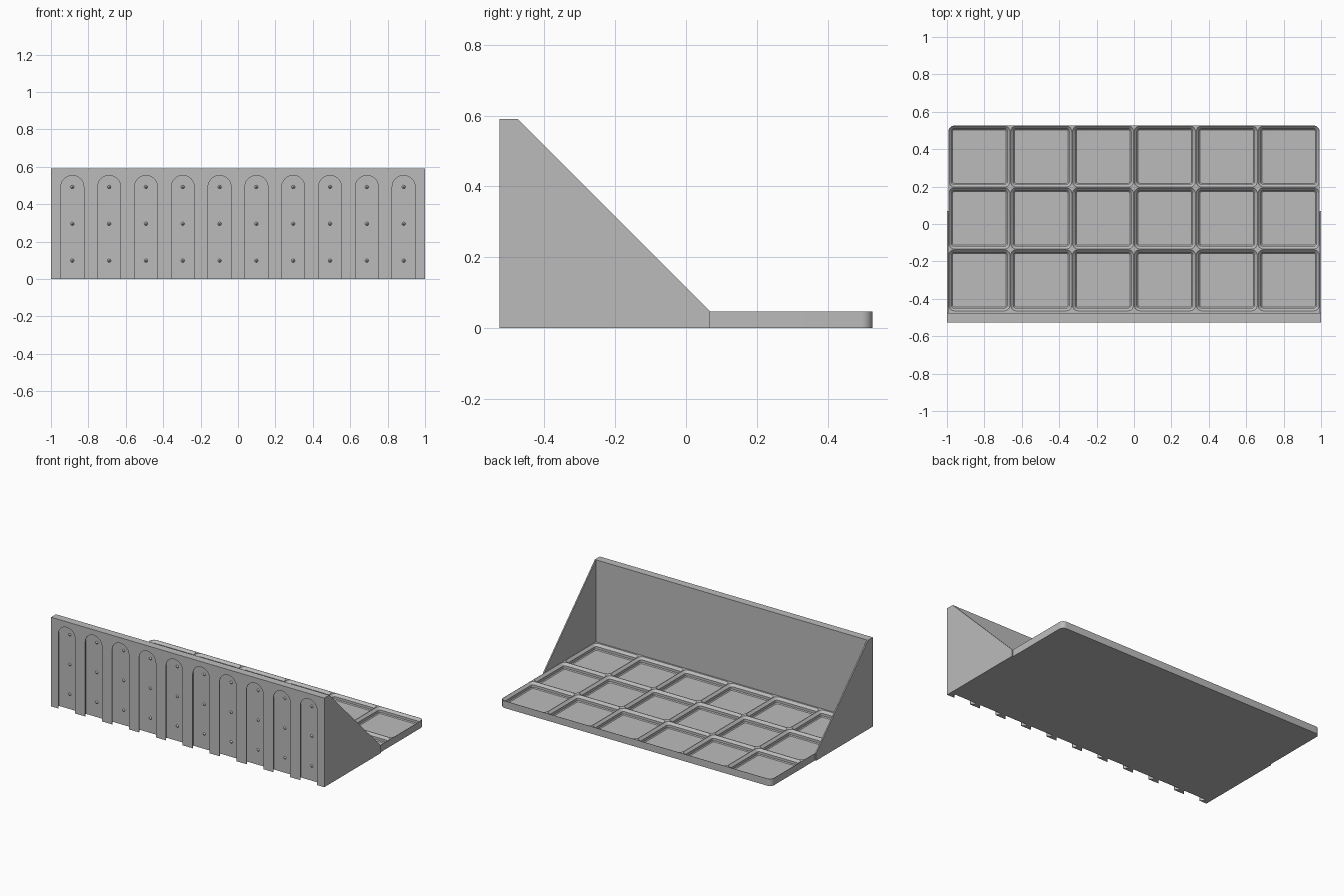
import bpy, bmesh, math
from mathutils import Matrix, Vector

old = bpy.data.objects.get("Cube")
if old:
    bpy.data.objects.remove(old)

MM = 2 / 254                       # one millimetre in model units
BACK, FRONT = -0.526, 0.526        # depth limits
HEIGHT, BASE_H = 0.59, 0.047
PLATE_Y = BACK + 6.5 * MM          # inner face of the upright plate
INNER_X = 1 - MM                   # inner face of the side walls
PITCH = 42 * MM

grey = bpy.data.materials.new("light grey")
grey.use_nodes = True
COLOR = (0.5, 0.5, 0.5, 1)
grey.diffuse_color = COLOR
grey.node_tree.nodes["Principled BSDF"].inputs["Base Color"].default_value = COLOR


def arc(cx, cy, r, start, end, steps=8):
    angles = [math.radians(start + (end - start) * i / steps) for i in range(steps + 1)]
    return [(cx + r * math.cos(a), cy + r * math.sin(a)) for a in angles]


def loft(bm, rings):
    """Skin a closed solid through matching rings of points."""
    loops = [[bm.verts.new(p) for p in ring] for ring in rings]
    for a, b in zip(loops, loops[1:]):
        for i in range(len(a)):
            j = (i + 1) % len(a)
            bm.faces.new((a[i], a[j], b[j], b[i]))
    bm.faces.new(loops[0][::-1])
    bm.faces.new(loops[-1])


def finish(name, bm):
    bmesh.ops.recalc_face_normals(bm, faces=bm.faces[:])
    mesh = bpy.data.meshes.new(name)
    bm.to_mesh(mesh)
    bm.free()
    mesh.materials.append(grey)
    obj = bpy.data.objects.new(name, mesh)
    bpy.context.collection.objects.link(obj)
    return obj


def activate(obj):
    bpy.ops.object.select_all(action='DESELECT')
    obj.select_set(True)
    bpy.context.view_layer.objects.active = obj


def cut(obj, cutter):
    mod = obj.modifiers.new("cut", 'BOOLEAN')
    mod.operation, mod.solver, mod.object = 'DIFFERENCE', 'EXACT', cutter
    activate(obj)
    bpy.ops.object.modifier_apply(modifier=mod.name)
    bpy.data.objects.remove(cutter)


def smooth(obj):
    activate(obj)
    bpy.ops.object.shade_smooth_by_angle(angle=math.radians(25))


# Bracket: upright plate with thin sloping side walls, from one side profile
slope_end = PLATE_Y + HEIGHT - BASE_H
profile = [(BACK, 0), (slope_end, 0), (slope_end, BASE_H), (PLATE_Y, HEIGHT), (BACK, HEIGHT)]
bm = bmesh.new()
loft(bm, [[(x, y, z) for y, z in profile] for x in (-1, 1)])
bracket = finish("wall_bracket", bm)

# Hollow between the side walls
bm = bmesh.new()
loft(bm, [[(-INNER_X, PLATE_Y, z), (INNER_X, PLATE_Y, z), (INNER_X, 1, z), (-INNER_X, 1, z)]
          for z in (-0.1, 1)])
cut(bracket, finish("hollow_cutter", bm))

# Undercut mounting slots, round at the top and open at the bottom
SLOT_Z = 0.492
SLOT_FLOOR = BACK + 4.15 * MM
slot_x = [(i - 4.5) * 25 * MM for i in range(10)]
slot_levels = [(7.8, -2), (7.8, 0.44), (10.15, 2.94), (10.15, 4.15)]
bm = bmesh.new()
for cx in slot_x:
    rings = []
    for radius, depth in slot_levels:
        r = radius * MM
        outline = arc(cx, SLOT_Z, r, 0, 180, 20) + [(cx - r, -0.05), (cx + r, -0.05)]
        rings.append([(x, BACK + depth * MM, z) for x, z in outline])
    loft(bm, rings)
cut(bracket, finish("slot_cutter", bm))
smooth(bracket)

# Small locating cones on the slot floors
bm = bmesh.new()
cone_h = 1.2 * MM
for cx in slot_x:
    for row in range(3):
        place = Matrix.Translation((cx, SLOT_FLOOR - cone_h / 2, SLOT_Z - row * 25 * MM))
        bmesh.ops.create_cone(bm, cap_ends=True, segments=16, radius1=1.2 * MM,
                              radius2=0.3 * MM, depth=cone_h,
                              matrix=place @ Matrix.Rotation(math.pi / 2, 4, 'X'))
smooth(finish("slot_locating_cones", bm))

# Base plate with rounded outer corners
r = 4 * MM
outline = [(-INNER_X, PLATE_Y), (INNER_X, PLATE_Y)]
outline += arc(INNER_X - r, FRONT - r, r, 0, 90) + arc(r - INNER_X, FRONT - r, r, 90, 180)
bm = bmesh.new()
loft(bm, [[(x, y, z) for x, y in outline] for z in (0, BASE_H)])
base = finish("grid_base", bm)

# Stepped square pockets: (inset, depth) in millimetres
pocket_levels = [(0.25, -1), (0.25, 0), (2.15, 1.9), (2.15, 3.95), (2.85, 4.65)]
bm = bmesh.new()
for col in range(6):
    for row in range(3):
        cx, cy = (col - 2.5) * PITCH, FRONT - (row + 0.5) * PITCH
        rings = []
        for inset, depth in pocket_levels:
            half, r = PITCH / 2 - inset * MM, (4 - inset) * MM
            c = half - r
            ring = []
            for k, (sx, sy) in enumerate([(1, 1), (-1, 1), (-1, -1), (1, -1)]):
                ring += arc(cx + sx * c, cy + sy * c, r, 90 * k, 90 * k + 90, 6)
            rings.append([(x, y, BASE_H - depth * MM) for x, y in ring])
        loft(bm, rings)
cut(base, finish("pocket_cutter", bm))
smooth(base)
